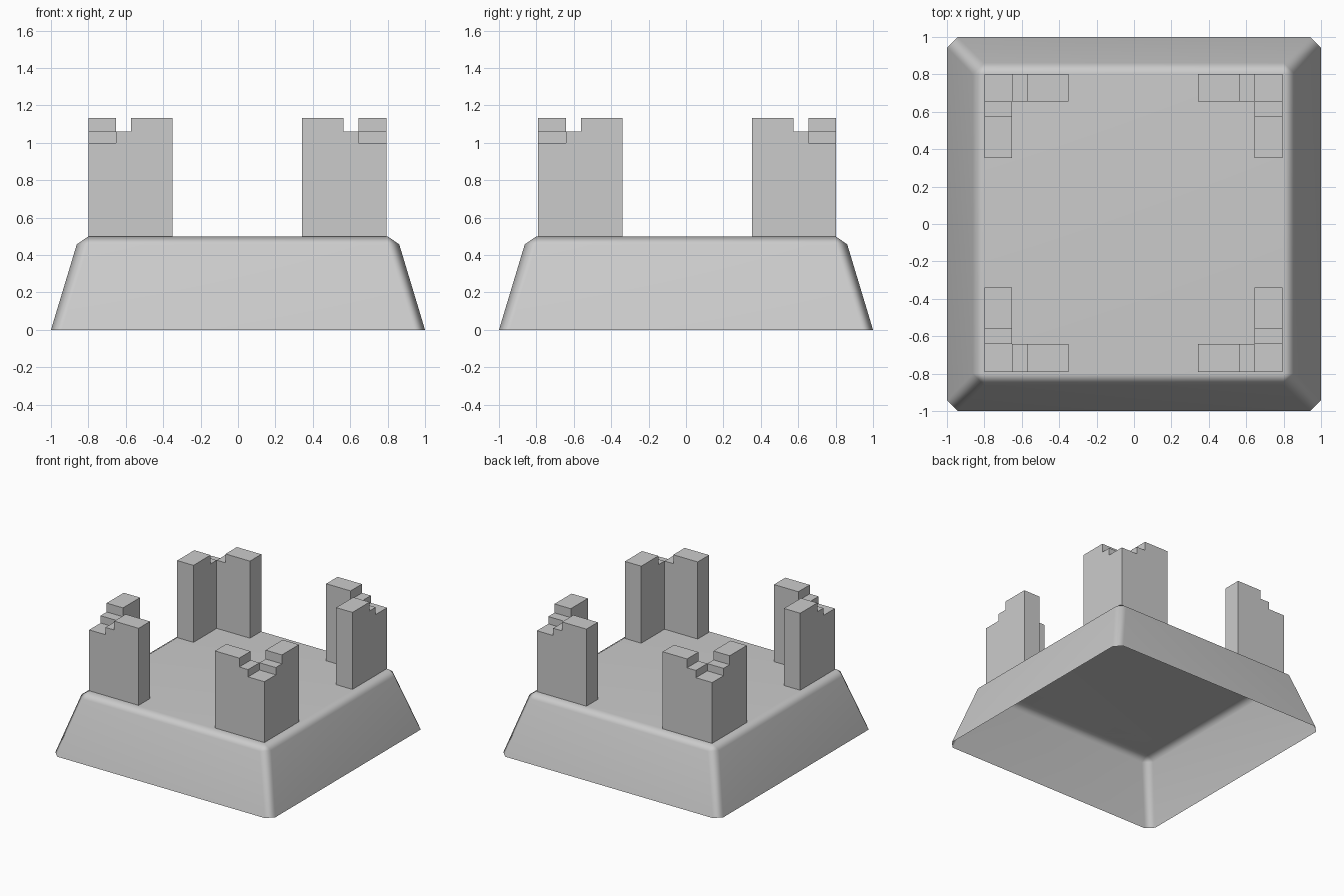
import bpy, bmesh
from mathutils import Matrix, Vector
from math import pi

if "Cube" in bpy.data.objects:
    bpy.data.objects.remove(bpy.data.objects["Cube"])

BASE_Z = 0.5
T, STEP, ARM = 0.148, 0.228, 0.45        # wall thickness, step end, arm length
CORNER_H, STEP_H, TOP_H = 0.50, 0.06, 0.073


def add_object(name, bm):
    me = bpy.data.meshes.new(name)
    bm.to_mesh(me)
    bm.free()
    ob = bpy.data.objects.new(name, me)
    bpy.context.collection.objects.link(ob)
    return ob


# Hollow sloped base: one bevelled corner turned four times, then skinned
bm = bmesh.new()
corner = [(1, 0.943, 0), (0.943, 1, 0),
          (0.862, 0.8, 0.457), (0.8, 0.862, 0.457), (0.8, 0.8, BASE_Z)]
quads = [[bm.verts.new(Matrix.Rotation(k * pi / 2, 3, 'Z') @ Vector(p)) for p in corner]
         for k in range(4)]
for k in range(4):
    b0, b1, m0, m1, t = quads[k]
    nb0, _, nm0, _, nt = quads[(k + 1) % 4]
    bm.faces.new((b0, b1, m1, m0))
    bm.faces.new((m0, m1, t))
    bm.faces.new((b1, nb0, nm0, m1))
    bm.faces.new((m1, nm0, nt, t))
bm.faces.new([q[4] for q in quads])
base = add_object("base", bm)
bpy.context.view_layer.objects.active = base
base.select_set(True)
bpy.ops.object.shade_smooth_by_angle(angle=1.0)
base.select_set(False)
wn = base.modifiers.new("weighted_normals", 'WEIGHTED_NORMAL')
wn.keep_sharp = True


def raise_faces(bm, faces, dz, keep=False):
    """Extrude faces straight up and return the new top faces."""
    geom = bmesh.ops.extrude_face_region(bm, geom=faces, use_keep_orig=keep)["geom"]
    new = [g for g in geom if isinstance(g, bmesh.types.BMFace)]
    verts = [g for g in geom if isinstance(g, bmesh.types.BMVert)]
    bmesh.ops.translate(bm, verts=verts, vec=(0, 0, dz))
    old = [f for f in faces if f.is_valid]
    if old and not keep:
        bmesh.ops.delete(bm, geom=old, context='FACES')
    return new


# L-shaped corner wall, raised in steps away from its outer corner
def corner_wall(name, x, y):
    bm = bmesh.new()
    cells = [(0, T, 0, T), (T, STEP, 0, T), (STEP, ARM, 0, T),
             (0, T, T, STEP), (0, T, STEP, ARM)]
    for x0, x1, y0, y1 in cells:
        bm.faces.new([bm.verts.new((a, b, BASE_Z))
                      for a, b in ((x0, y0), (x1, y0), (x1, y1), (x0, y1))])
    bmesh.ops.remove_doubles(bm, verts=bm.verts, dist=1e-4)
    tops = raise_faces(bm, bm.faces[:], CORNER_H, keep=True)
    for axis in (0, 1):
        arm = [f for f in tops if f.is_valid and f.calc_center_median()[axis] > T]
        arm = raise_faces(bm, arm, STEP_H)
        raise_faces(bm, [f for f in arm if f.calc_center_median()[axis] > STEP], TOP_H)
    sx, sy = (-1 if x > 0 else 1), (-1 if y > 0 else 1)
    for v in bm.verts:
        v.co.x, v.co.y = x + sx * v.co.x, y + sy * v.co.y
    bmesh.ops.recalc_face_normals(bm, faces=bm.faces)
    bmesh.ops.dissolve_limit(bm, angle_limit=0.01, verts=bm.verts, edges=bm.edges)
    add_object(name, bm)


for side, x in (("left", -0.8), ("right", 0.793)):
    for end, y in (("front", -0.79), ("back", 0.803)):
        corner_wall(f"{end}_{side}_corner_wall", x, y)
